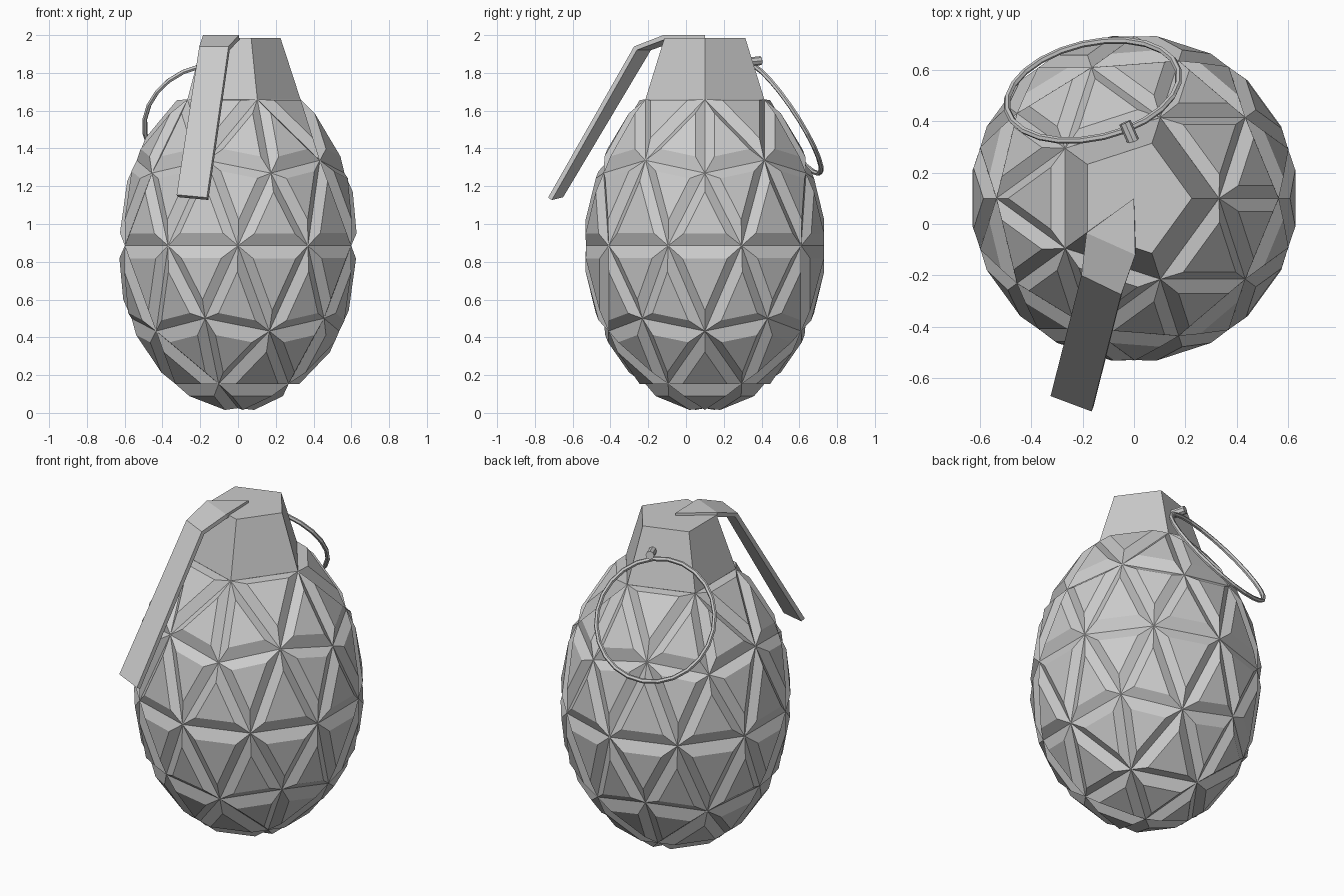
import bpy, bmesh
from math import radians, sin, cos, pi
from mathutils import Vector, Matrix

if "Cube" in bpy.data.objects:
    bpy.data.objects.remove(bpy.data.objects["Cube"])


def finish(bm, name):
    mesh = bpy.data.meshes.new(name)
    bm.to_mesh(mesh)
    bm.free()
    obj = bpy.data.objects.new(name, mesh)
    bpy.context.collection.objects.link(obj)
    return obj


AXIS_Y = 0.1

# Body: icosphere without its top cap, every facet inset and raised
bm = bmesh.new()
bmesh.ops.create_icosphere(bm, subdivisions=2, radius=1)
bmesh.ops.delete(bm, geom=[v for v in bm.verts if v.co.z > 0.95], context='VERTS')
for v in bm.verts:
    if v.co.z > 0.8:
        v.co.z = 0.901
bmesh.ops.recalc_face_normals(bm, faces=bm.faces[:])
bmesh.ops.inset_individual(bm, faces=bm.faces[:], thickness=0.07, depth=0.055,
                           use_even_offset=True)
for v in bm.verts:
    v.co = Vector((v.co.x * 0.63, v.co.y * 0.63 + AXIS_Y, v.co.z * 0.86 + 0.885))
low = min(v.co.z for v in bm.verts)
for v in bm.verts:
    v.co.z = max(v.co.z, 0.0) if low < 0 else v.co.z
finish(bm, "body")

# Neck: tapered five-sided block
bm = bmesh.new()
rings = []
for r, z in ((0.331, 1.66), (0.225, 1.985)):
    rings.append([bm.verts.new((r * cos(2 * pi * i / 5), AXIS_Y + r * sin(2 * pi * i / 5), z))
                  for i in range(5)])
lower, upper = rings
for i in range(5):
    j = (i + 1) % 5
    bm.faces.new((lower[i], lower[j], upper[j], upper[i]))
bm.faces.new(upper)
bm.faces.new(lower[::-1])
finish(bm, "neck")

# Lever: bent plate that starts as a triangle on top of the neck
bm = bmesh.new()
tip = bm.verts.new((0, 0.1, 2.0))
rows = [((-0.185, -0.035, 2.0), (0.005, -0.12, 2.0)),
        ((-0.205, -0.20, 1.94), (-0.05, -0.275, 1.94)),
        ((-0.325, -0.67, 1.155), (-0.165, -0.73, 1.14))]
rows = [[bm.verts.new(p) for p in row] for row in rows]
bm.faces.new((tip, rows[0][0], rows[0][1]))
for a, b in zip(rows, rows[1:]):
    bm.faces.new((a[0], b[0], b[1], a[1]))
lever = finish(bm, "lever")
mod = lever.modifiers.new("thickness", 'SOLIDIFY')
mod.thickness = 0.025
mod.offset = -1

# Pull ring: thin tilted hoop hanging behind the neck
tilt = radians(13)
u = Vector((cos(tilt), sin(tilt), 0))
v = Vector((-sin(tilt) * 0.54, cos(tilt) * 0.54, -0.842))
n = u.cross(v)
centre = Vector((-0.16, 0.52, 1.555))
bpy.ops.mesh.primitive_torus_add(major_segments=24, minor_segments=6,
                                 major_radius=0.342, minor_radius=0.013)
hoop = bpy.context.object
hoop.name = "pull_ring"
hoop.matrix_world = Matrix.Translation(centre) @ Matrix((u, v, n)).transposed().to_4x4()

# Pin: short peg joining the ring to the neck
a, b = Vector((0.02, 0.27, 1.85)), Vector((-0.035, 0.395, 1.865))
bpy.ops.mesh.primitive_cylinder_add(vertices=8, radius=0.024, depth=(b - a).length)
pin = bpy.context.object
pin.name = "pin"
pin.matrix_world = (Matrix.Translation((a + b) / 2)
                    @ (b - a).to_track_quat('Z', 'Y').to_matrix().to_4x4())
